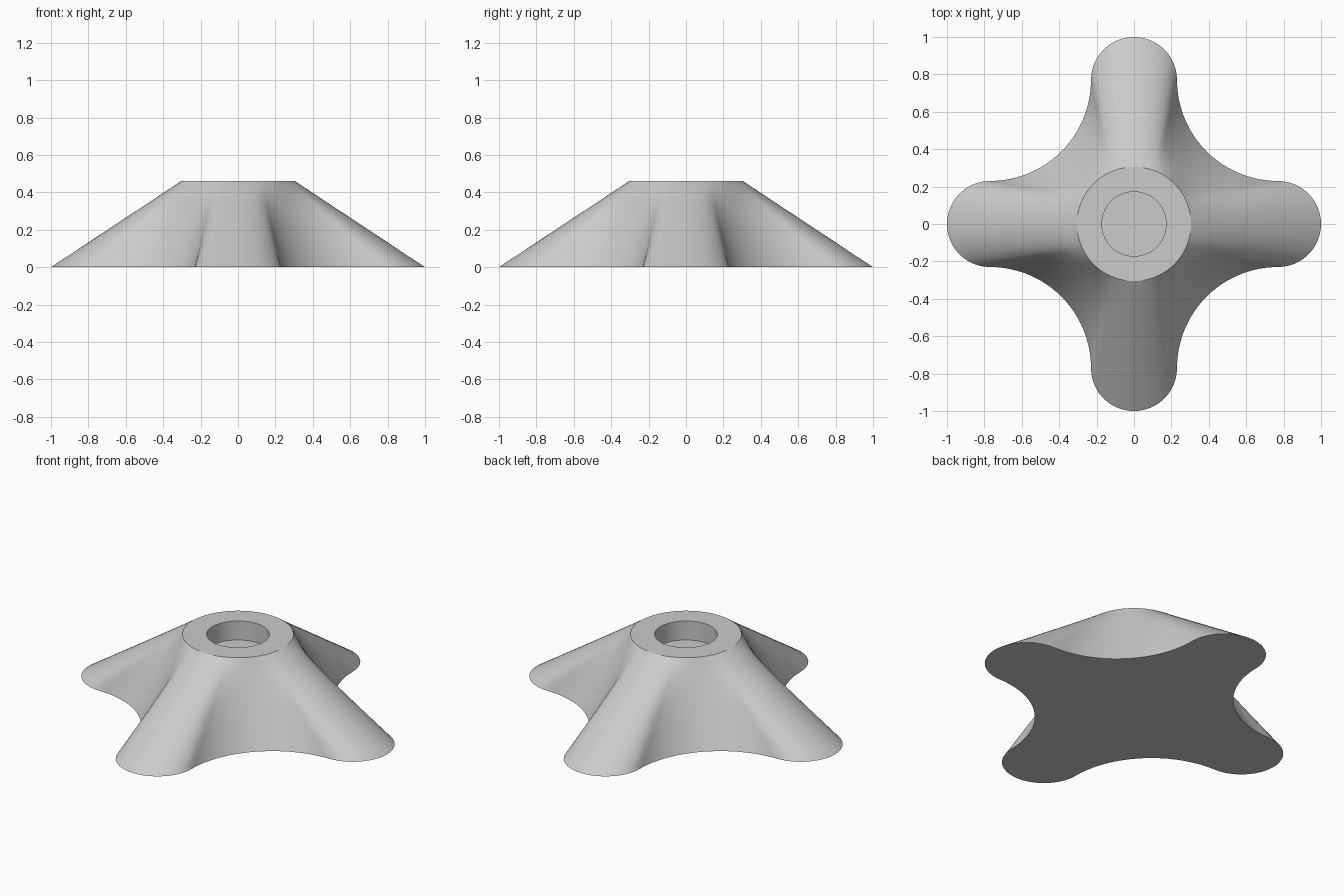
import bpy
import bmesh
from math import sin, cos, pi, radians
from mathutils import Vector

cube = bpy.data.objects.get("Cube")
if cube:
    bpy.data.objects.remove(cube, do_unlink=True)

HEIGHT = 0.46
TOP_R = 0.305
HOLE_R = 0.172
HOLE_FLOOR = 0.345
LOBE_R = 0.23
LOBE_C = 1 - LOBE_R          # centre distance of each foot's rounded end
VALLEY_R = LOBE_C - LOBE_R   # concave arc between neighbouring feet
STEPS = 24                   # segments per arc
ROWS = 12                    # rows up the sloping wall

# Plain grey
grey = bpy.data.materials.new("plain grey")
grey.use_nodes = True
colour = (0.6, 0.6, 0.6, 1)
grey.diffuse_color = colour
grey.node_tree.nodes["Principled BSDF"].inputs["Base Color"].default_value = colour


def turn(x, y, quarter):
    a = quarter * pi / 2
    return Vector((x * cos(a) - y * sin(a), x * sin(a) + y * cos(a), 0))


def cross_outline():
    """Four rounded feet joined by tangent concave arcs, anticlockwise."""
    points = []
    for quarter in range(4):
        for i in range(STEPS):
            a = -pi / 2 + pi * i / STEPS
            points.append(turn(LOBE_C + LOBE_R * cos(a), LOBE_R * sin(a), quarter))
        for i in range(STEPS):
            a = -pi / 2 - pi / 2 * i / STEPS
            points.append(turn(LOBE_C + VALLEY_R * cos(a),
                               LOBE_C + VALLEY_R * sin(a), quarter))
    return points


base = cross_outline()
count = len(base)
circle = [Vector((cos(a), sin(a), 0)) for a in
          (2 * pi * i / count - pi / 8 for i in range(count))]

bm = bmesh.new()


def add_ring(points, z):
    return [bm.verts.new((p.x, p.y, z)) for p in points]


def bridge(lower, upper):
    for i in range(count):
        j = (i + 1) % count
        bm.faces.new((lower[i], lower[j], upper[j], upper[i]))


# Sloping wall lofted from the cross to the round top
rings = []
for row in range(ROWS + 1):
    t = row / ROWS
    rings.append(add_ring([b.lerp(c * TOP_R, t) for b, c in zip(base, circle)],
                          HEIGHT * t))

# Flat rim, then the blind hole
rings.append(add_ring([c * HOLE_R for c in circle], HEIGHT))
rings.append(add_ring([c * HOLE_R for c in circle], HOLE_FLOOR))
for lower, upper in zip(rings, rings[1:]):
    bridge(lower, upper)
bm.faces.new(rings[-1])
bm.faces.new(rings[0][::-1])

mesh = bpy.data.meshes.new("four_foot_base")
bm.to_mesh(mesh)
bm.free()
mesh.materials.append(grey)
obj = bpy.data.objects.new("four_foot_base", mesh)
bpy.context.collection.objects.link(obj)

bpy.ops.object.select_all(action="DESELECT")
obj.select_set(True)
bpy.context.view_layer.objects.active = obj
bpy.ops.object.shade_smooth_by_angle(angle=radians(25))
